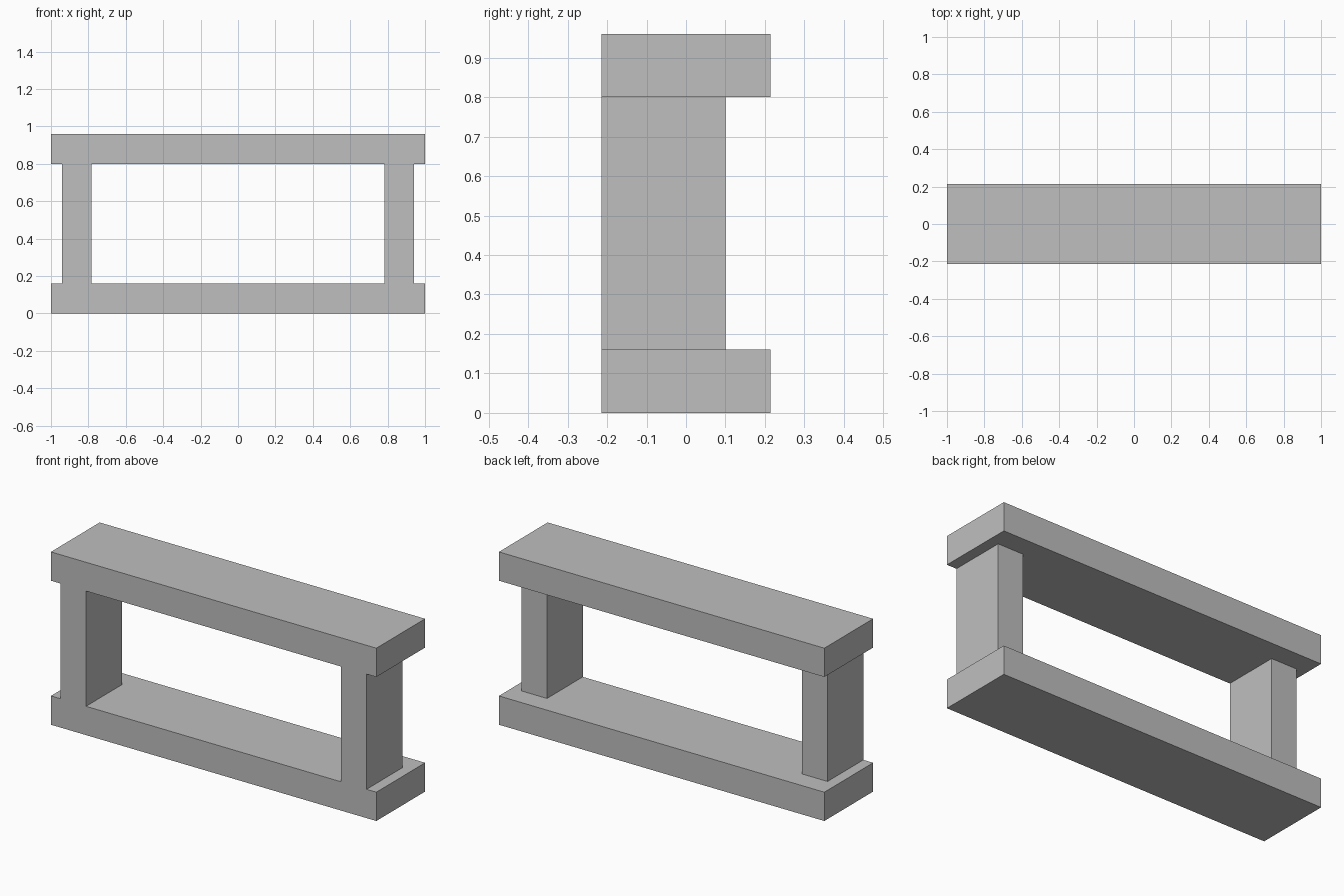
import bpy

cube = bpy.data.objects.get("Cube")
if cube:
    bpy.data.objects.remove(cube, do_unlink=True)

# Overall sizes
DEPTH = 0.428
BEAM = 0.16
HEIGHT = 0.96
POST_DEPTH = 0.314
POST_INNER, POST_OUTER = 0.784, 0.94
FRONT = -DEPTH / 2

# Plain grey
grey = bpy.data.materials.new("plain grey")
grey.use_nodes = True
colour = (0.52, 0.52, 0.52, 1)
grey.diffuse_color = colour
grey.node_tree.nodes["Principled BSDF"].inputs["Base Color"].default_value = colour


def box(name, low, high):
    """Add a box spanning two opposite corners."""
    centre = [(a + b) / 2 for a, b in zip(low, high)]
    bpy.ops.mesh.primitive_cube_add(size=1, location=centre)
    obj = bpy.context.object
    obj.name = name
    obj.scale = [b - a for a, b in zip(low, high)]
    bpy.ops.object.transform_apply(location=False, rotation=False, scale=True)
    obj.data.materials.append(grey)
    return obj


# Long beams at the bottom and top
for name, z in (("bottom_beam", 0), ("top_beam", HEIGHT - BEAM)):
    box(name, (-1, FRONT, z), (1, -FRONT, z + BEAM))

# Posts, flush with the front and set in from the back and ends
for name, side in (("left_post", 1), ("right_post", -1)):
    x = sorted((side * POST_INNER, side * POST_OUTER))
    box(name, (x[0], FRONT, BEAM), (x[1], FRONT + POST_DEPTH, HEIGHT - BEAM))
